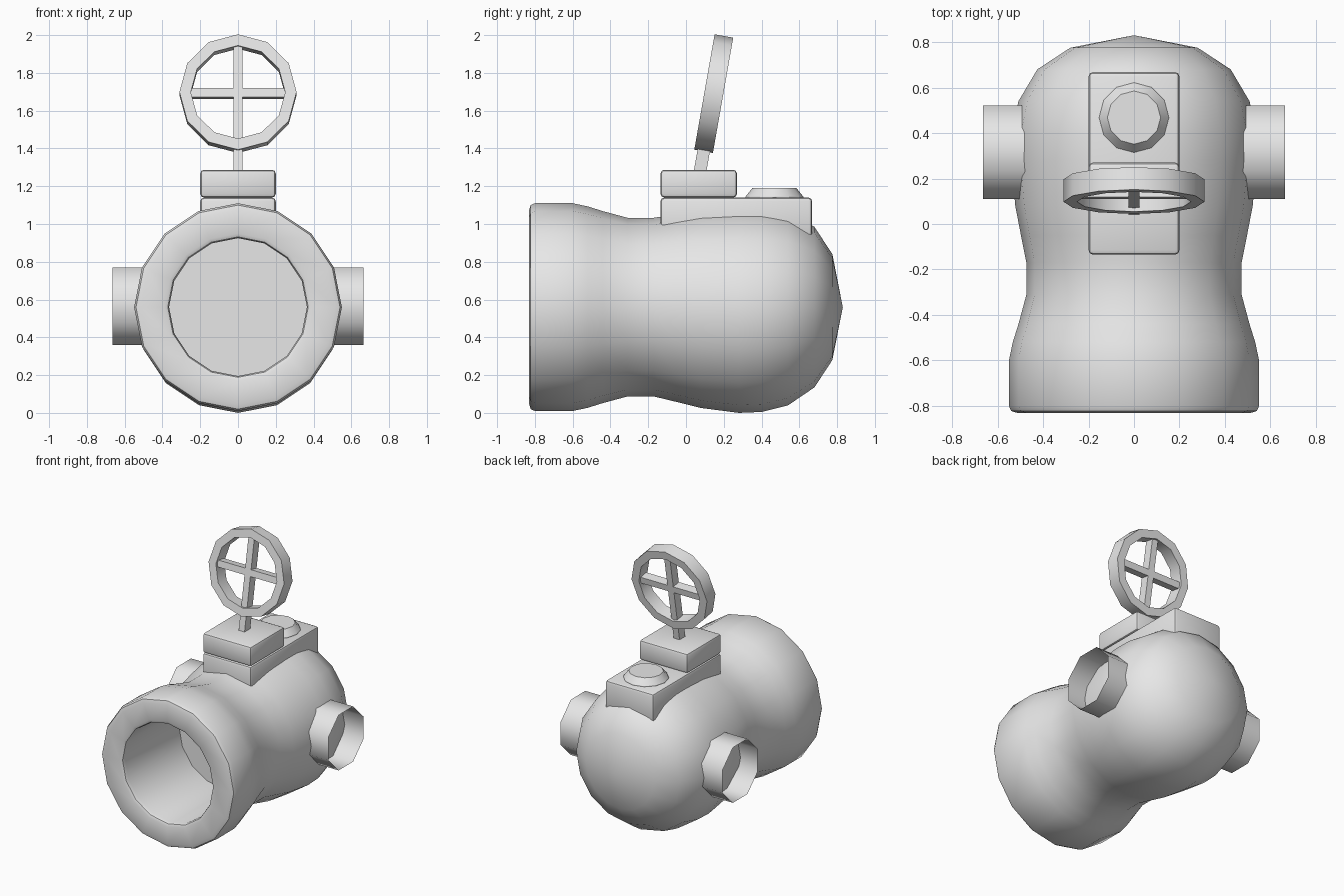
import bpy, bmesh
from math import sin, cos, pi, radians
from mathutils import Matrix, Vector

if "Cube" in bpy.data.objects:
    bpy.data.objects.remove(bpy.data.objects["Cube"])

grey = bpy.data.materials.new("plain grey")
grey.use_nodes = True
grey.diffuse_color = (0.8, 0.8, 0.8, 1)
grey.node_tree.nodes["Principled BSDF"].inputs["Base Color"].default_value = (0.8, 0.8, 0.8, 1)


def finish(name, bm, matrix=None, smooth=40):
    """Turn a bmesh into a named, shaded object."""
    if matrix:
        bm.transform(matrix)
    mesh = bpy.data.meshes.new(name)
    bm.to_mesh(mesh)
    bm.free()
    mesh.materials.append(grey)
    obj = bpy.data.objects.new(name, mesh)
    bpy.context.collection.objects.link(obj)
    bpy.ops.object.select_all(action='DESELECT')
    obj.select_set(True)
    bpy.context.view_layer.objects.active = obj
    bpy.ops.object.shade_smooth_by_angle(angle=radians(smooth))
    return obj


def lathe(profile, sides, turn=0.0, cap_start=False, cap_end=False, closed=False):
    """Rings of (height, radius, sideways shift) along local z."""
    bm = bmesh.new()
    rings = []
    for h, r, shift in profile:
        rings.append([bm.verts.new((r * cos(turn + 2 * pi * k / sides),
                                    r * sin(turn + 2 * pi * k / sides) + shift, h))
                      for k in range(sides)])
    pairs = list(zip(rings, rings[1:]))
    if closed:
        pairs.append((rings[-1], rings[0]))
    for a, b in pairs:
        for k in range(sides):
            n = (k + 1) % sides
            bm.faces.new((a[k], a[n], b[n], b[k]))
    if cap_start:
        bm.faces.new(rings[0][::-1])
    if cap_end:
        bm.faces.new(rings[-1])
    bmesh.ops.remove_doubles(bm, verts=bm.verts, dist=1e-4)
    return bm


def box(name, low, high, bevel=0.0, matrix=None):
    low, high = Vector(low), Vector(high)
    bm = bmesh.new()
    bmesh.ops.create_cube(bm, size=1, matrix=Matrix.Translation((low + high) / 2)
                          @ Matrix.Diagonal((*(high - low), 1)))
    if bevel:
        bmesh.ops.bevel(bm, geom=bm.edges[:], offset=bevel, segments=2,
                        profile=0.5, affect='EDGES')
    return finish(name, bm, matrix)


# Hollow body: bore floor, bore wall, rounded lip, waist and domed back
body_profile = [
    (-0.17, 0.365, 0), (-0.80, 0.365, 0), (-0.822, 0.372, 0), (-0.83, 0.39, 0),
    (-0.83, 0.515, 0), (-0.822, 0.54, 0), (-0.80, 0.55, 0), (-0.60, 0.55, 0),
    (-0.52, 0.533, 0), (-0.44, 0.508, 0), (-0.31, 0.473, 0), (-0.17, 0.473, 0),
    (-0.05, 0.497, -0.005), (0.08, 0.522, -0.012), (0.28, 0.54, -0.02),
    (0.40, 0.537, -0.018), (0.54, 0.508, -0.012), (0.68, 0.425, 0),
    (0.775, 0.28, 0), (0.83, 0, 0)]
along_y = Matrix.Translation((0, 0, 0.56)) @ Matrix(
    ((-1, 0, 0, 0), (0, 0, 1, 0), (0, 1, 0, 0), (0, 0, 0, 1)))
finish("body", lathe(body_profile, 16, cap_start=True), along_y, 45)

# Open side pipes
for side, name in ((1, "left_pipe"), (-1, "right_pipe")):
    to_side = Matrix.Translation((0, 0.315, 0.565)) @ Matrix.Rotation(side * pi / 2, 4, 'Y')
    finish(name, lathe([(0.44, 0.222, 0), (0.665, 0.222, 0)], 8, turn=pi / 8), to_side, 50)

# Stacked top blocks
box("base_block", (-0.2, -0.135, 0.9), (0.2, 0.668, 1.14), 0.02)
box("upper_block", (-0.2, -0.135, 1.14), (0.2, 0.27, 1.287), 0.02)

# Bevelled cap behind the upper block
finish("round_cap", lathe([(1.13, 0.155, 0), (1.145, 0.153, 0), (1.19, 0.117, 0)], 12, cap_end=True),
       Matrix.Translation((0, 0.468, 0)), 25)

# Tilted hand wheel, built flat facing the front and then leaned back
lean = Matrix.Translation((0, 0.147, 1.69)) @ Matrix.Rotation(radians(-10), 4, 'X')
half = 0.05
rim = [(-half, 0.31, 0), (half, 0.31, 0), (half, 0.25, 0), (-half, 0.25, 0)]
finish("wheel_rim", lathe(rim, 12, closed=True),
       lean @ Matrix.Rotation(pi / 2, 4, 'X'))
box("wheel_stem", (-0.024, -0.033, -0.48), (0.024, 0.033, 0.27), matrix=lean)
box("wheel_crossbar", (-0.265, -0.033, -0.024), (0.265, 0.033, 0.024), matrix=lean)
